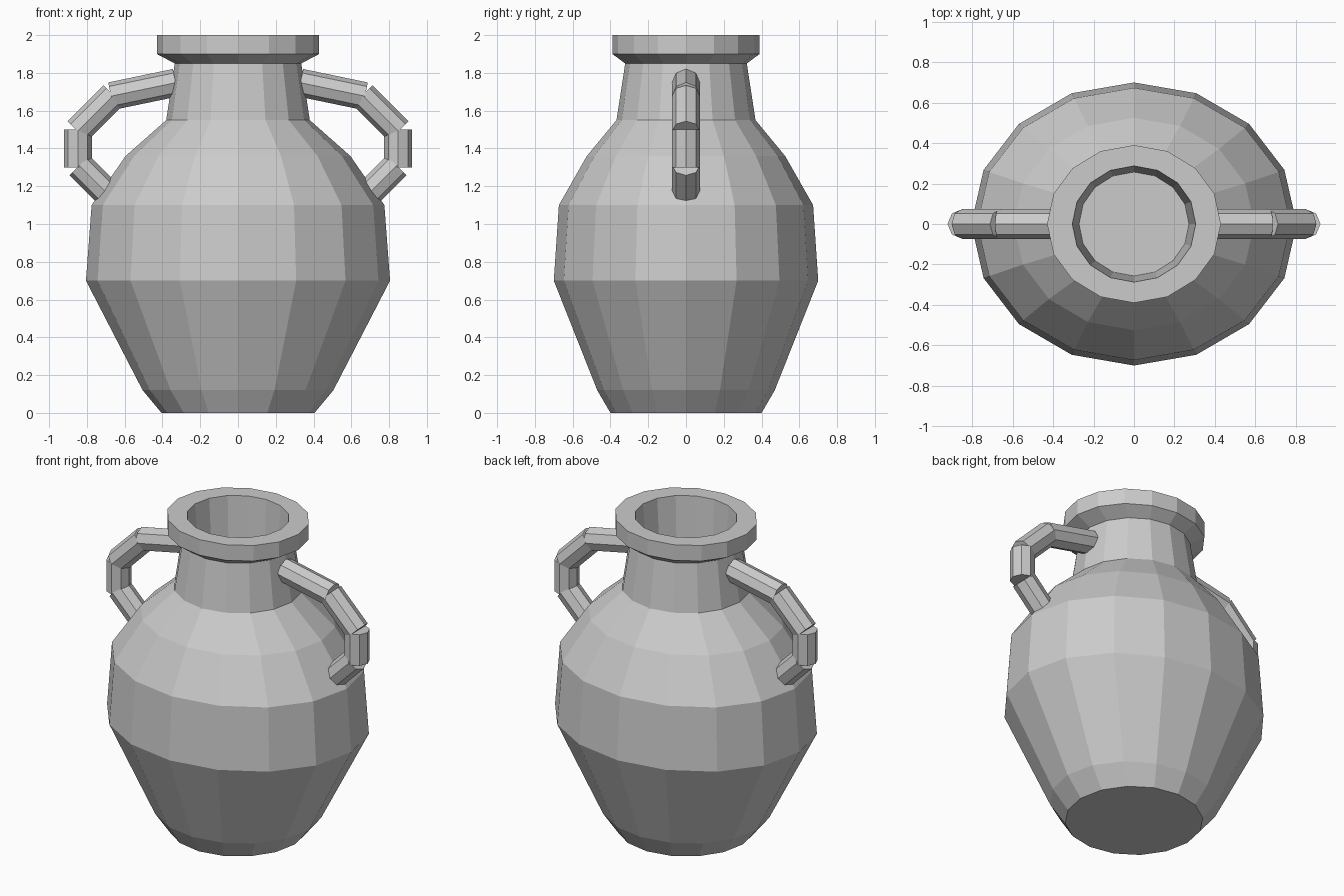
import bpy, bmesh, math
from mathutils import Matrix, Vector

cube = bpy.data.objects.get("Cube")
if cube:
    bpy.data.objects.remove(cube, do_unlink=True)

# One plain grey clay for everything
clay = bpy.data.materials.new("grey clay")
clay.use_nodes = True
grey = (0.6, 0.6, 0.6, 1)
clay.diffuse_color = grey
clay.node_tree.nodes["Principled BSDF"].inputs["Base Color"].default_value = grey

SIDES = 16


def add_object(name, bm):
    bmesh.ops.recalc_face_normals(bm, faces=bm.faces)
    mesh = bpy.data.meshes.new(name)
    bm.to_mesh(mesh)
    bm.free()
    mesh.materials.append(clay)
    obj = bpy.data.objects.new(name, mesh)
    bpy.context.collection.objects.link(obj)
    return obj


def oval_lathe(name, profile):
    """Stack oval rings given as (x radius, y radius, height), capped at both ends."""
    bm = bmesh.new()
    rings = []
    for rx, ry, z in profile:
        angles = [math.tau * i / SIDES for i in range(SIDES)]
        rings.append([bm.verts.new((rx * math.cos(a), ry * math.sin(a), z)) for a in angles])
    for low, high in zip(rings, rings[1:]):
        for i in range(SIDES):
            j = (i + 1) % SIDES
            bm.faces.new((low[i], low[j], high[j], high[i]))
    bm.faces.new(rings[0])
    bm.faces.new(rings[-1])
    return add_object(name, bm)


def handle(name, side):
    """Chain of straight eight-sided rods, left open at the outer corners."""
    rods = [((0.33, 1.748), (0.672, 1.677)),
            ((0.66, 1.682), (0.85, 1.492)),
            ((0.848, 1.5), (0.848, 1.3)),
            ((0.84, 1.31), (0.68, 1.15))]
    bm = bmesh.new()
    for (x1, z1), (x2, z2) in rods:
        start, end = Vector((side * x1, 0, z1)), Vector((side * x2, 0, z2))
        along = (end - start).normalized()
        across = Vector((0, 1, 0))
        frame = Matrix((across, along.cross(across), along)).transposed().to_4x4()
        place = Matrix.Translation((start + end) / 2) @ frame
        bmesh.ops.create_cone(bm, cap_ends=True, segments=8, radius1=0.074, radius2=0.074,
                              depth=(end - start).length, matrix=place)
    return add_object(name, bm)


# Body, neck, rim and the hollow of the mouth in one continuous profile
oval_lathe("jar", [
    (0.405, 0.4, 0), (0.505, 0.47, 0.12), (0.805, 0.7, 0.7),
    (0.775, 0.673, 1.1), (0.595, 0.525, 1.36), (0.38, 0.368, 1.55),
    (0.335, 0.322, 1.85), (0.43, 0.39, 1.9), (0.43, 0.39, 2),
    (0.305, 0.287, 2), (0.272, 0.257, 1.55)])

# Side handles
handle("left_handle", 1)
handle("right_handle", -1)
